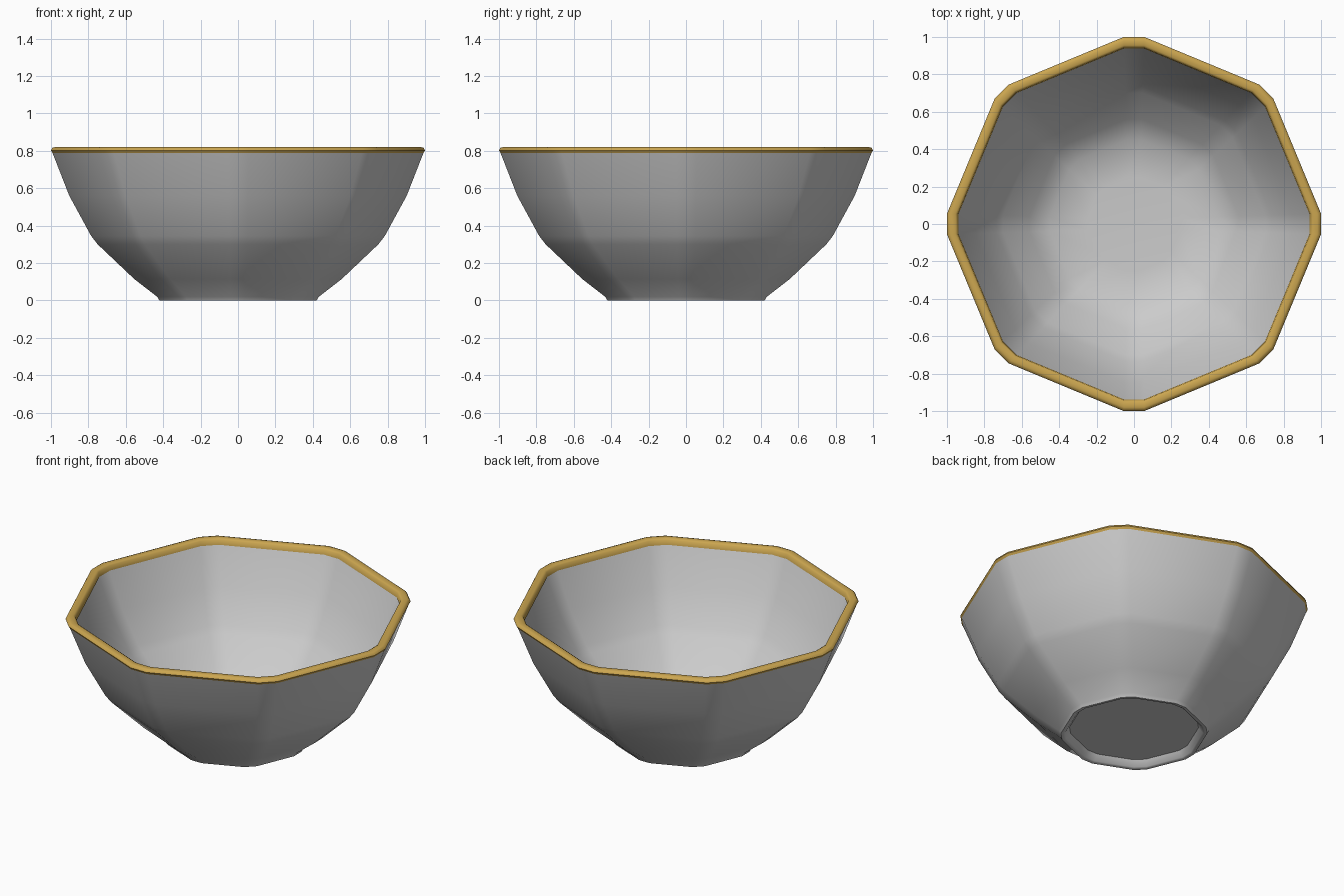
import bpy, bmesh, math

if "Cube" in bpy.data.objects:
    bpy.data.objects.remove(bpy.data.objects["Cube"])

# Sixteen-sided ring: an octagon with narrow chamfered corners
def ring(bm, x, z, half):
    r = math.hypot(x, half)
    d = math.atan2(half, x)
    return [bm.verts.new((r * math.cos(k * math.pi / 4 + s * d),
                          r * math.sin(k * math.pi / 4 + s * d), z))
            for k in range(8) for s in (-1, 1)]

def lathe(name, profile, closed=False, color=None, angle=40):
    bm = bmesh.new()
    rings = [ring(bm, x, z, 0.025 + 0.03 * x) for x, z in profile]
    pairs = list(zip(rings, rings[1:]))
    if closed:
        pairs.append((rings[-1], rings[0]))
    else:
        bm.faces.new(rings[0])
        bm.faces.new(rings[-1])
    for a, b in pairs:
        for i in range(16):
            j = (i + 1) % 16
            bm.faces.new((a[i], a[j], b[j], b[i]))
    bmesh.ops.recalc_face_normals(bm, faces=bm.faces)
    me = bpy.data.meshes.new(name)
    bm.to_mesh(me)
    bm.free()
    ob = bpy.data.objects.new(name, me)
    bpy.context.collection.objects.link(ob)
    if color:
        mat = bpy.data.materials.new(name + "_paint")
        mat.diffuse_color = color
        mat.use_nodes = True
        mat.node_tree.nodes["Principled BSDF"].inputs["Base Color"].default_value = mat.diffuse_color
        me.materials.append(mat)
    bpy.ops.object.select_all(action='DESELECT')
    ob.select_set(True)
    bpy.context.view_layer.objects.active = ob
    bpy.ops.object.shade_smooth_by_angle(angle=math.radians(angle))
    return ob

# Bowl wall: recessed foot, outside, then inside down to the floor
lathe("bowl", [
    (0.37, 0.04), (0.395, 0.005), (0.405, 0.0), (0.42, 0.0), (0.432, 0.02),
    (0.555, 0.115), (0.75, 0.3), (0.785, 0.345), (0.902, 0.56), (0.992, 0.79),
    (0.945, 0.79), (0.85, 0.56), (0.735, 0.365), (0.70, 0.325),
    (0.56, 0.18), (0.45, 0.10), (0.25, 0.085)])

# Gold band on the lip
lathe("rim_band", [
    (0.988, 0.783), (1.0, 0.803), (0.993, 0.816), (0.98, 0.82),
    (0.955, 0.82), (0.943, 0.812), (0.938, 0.783)],
    closed=True, color=(0.6, 0.38, 0.08, 1), angle=50)
